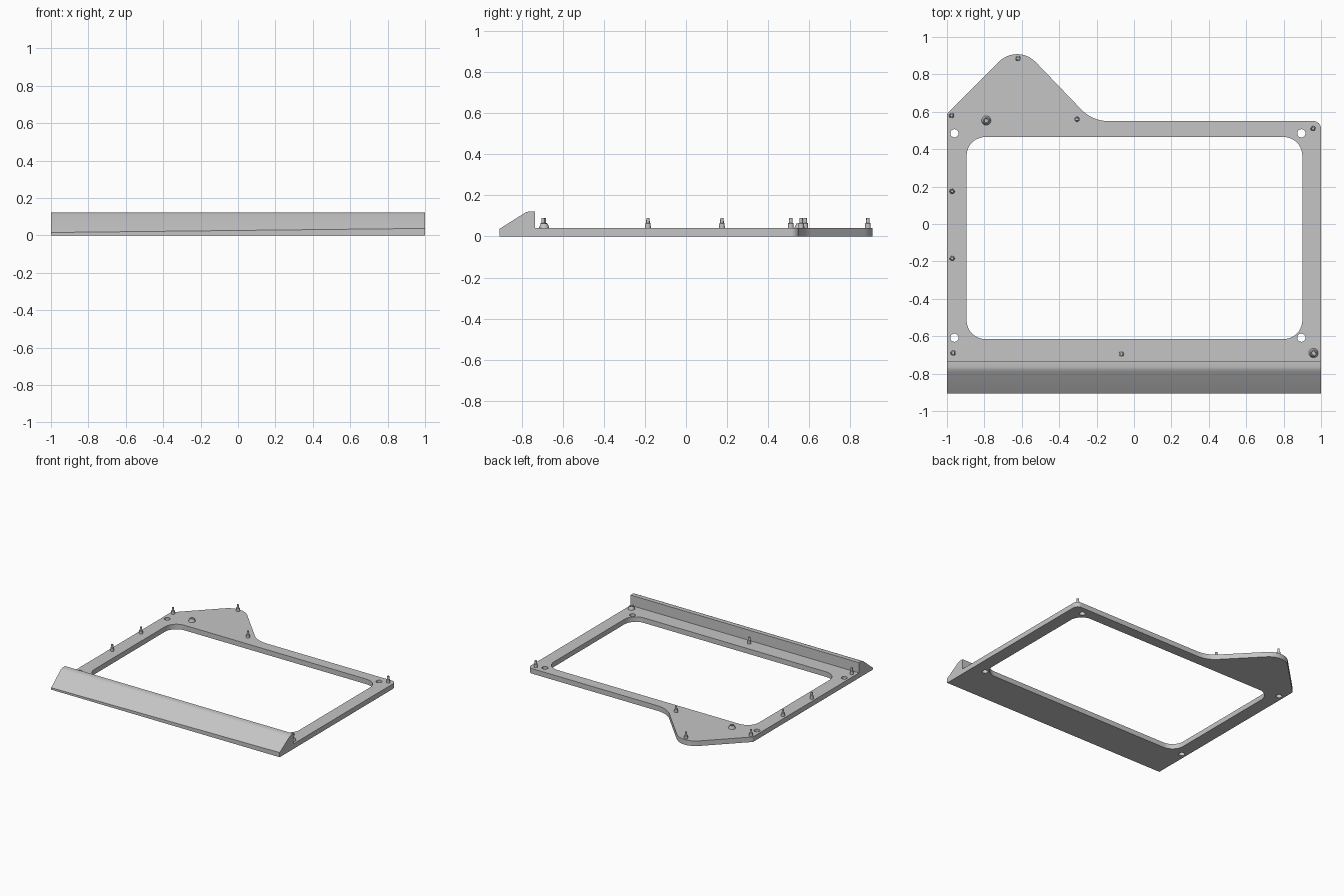
import bpy, bmesh, math
from mathutils import Vector

cube = bpy.data.objects.get("Cube")
if cube:
    bpy.data.objects.remove(cube, do_unlink=True)

grey = bpy.data.materials.new("light_grey")
grey.use_nodes = True
COLOUR = (0.56, 0.56, 0.56, 1)
grey.diffuse_color = COLOUR
grey.node_tree.nodes["Principled BSDF"].inputs["Base Color"].default_value = COLOUR

THICK = 0.04
WEDGE_BACK = -0.735


def finish(obj):
    obj.data.materials.clear()
    obj.data.materials.append(grey)
    bpy.ops.object.select_all(action="DESELECT")
    obj.select_set(True)
    bpy.context.view_layer.objects.active = obj
    bpy.ops.object.shade_smooth_by_angle(angle=math.radians(30))


def add_mesh(name, bm):
    bmesh.ops.recalc_face_normals(bm, faces=bm.faces)
    mesh = bpy.data.meshes.new(name)
    bm.to_mesh(mesh)
    bm.free()
    obj = bpy.data.objects.new(name, mesh)
    bpy.context.collection.objects.link(obj)
    finish(obj)
    return obj


def rounded(corners, steps=10):
    """Outline whose corners (x, y, radius) are replaced by arcs."""
    points = []
    for i, (x, y, r) in enumerate(corners):
        p = Vector((x, y))
        if r == 0:
            points.append(p)
            continue
        a = (Vector(corners[i - 1][:2]) - p).normalized()
        b = (Vector(corners[(i + 1) % len(corners)][:2]) - p).normalized()
        half = a.angle(b) / 2
        centre = p + (a + b).normalized() * r / math.sin(half)
        start = p + a * r / math.tan(half) - centre
        end = p + b * r / math.tan(half) - centre
        sweep = math.pi - 2 * half
        for k in range(steps + 1):
            t = k / steps
            points.append(centre + (start * math.sin((1 - t) * sweep)
                                    + end * math.sin(t * sweep)) / math.sin(sweep))
    return points


def circle(x, y, r, n=24):
    return [Vector((x + r * math.cos(math.tau * k / n), y + r * math.sin(math.tau * k / n)))
            for k in range(n)]


# Frame plate with its tab, window and four screw holes
outline = rounded([(-1, WEDGE_BACK, 0), (1, WEDGE_BACK, 0), (1, 0.55, 0.04),
                   (-0.222, 0.55, 0.2), (-0.623, 0.967, 0.137), (-1, 0.59, 0.02)])
window = rounded([(-0.895, -0.615, 0.1), (0.9, -0.615, 0.1),
                  (0.9, 0.465, 0.1), (-0.895, 0.465, 0.1)])
holes = [circle(x, y, 0.022) for x in (-0.96, 0.895) for y in (-0.608, 0.485)]

curve = bpy.data.curves.new("frame_plate", "CURVE")
curve.dimensions = "2D"
curve.fill_mode = "BOTH"
curve.extrude = THICK / 2
for loop in [outline, window] + holes:
    spline = curve.splines.new("POLY")
    spline.points.add(len(loop) - 1)
    for point, co in zip(spline.points, loop):
        point.co = (co.x, co.y, 0, 1)
    spline.use_cyclic_u = True
plate = bpy.data.objects.new("frame_plate", curve)
bpy.context.collection.objects.link(plate)
bpy.ops.object.select_all(action="DESELECT")
plate.select_set(True)
bpy.context.view_layer.objects.active = plate
bpy.ops.object.convert(target="MESH")
plate = bpy.context.view_layer.objects.active
bm = bmesh.new()
bm.from_mesh(plate.data)
bmesh.ops.remove_doubles(bm, verts=bm.verts, dist=0.0001)
bmesh.ops.translate(bm, verts=bm.verts, vec=(0, 0, THICK / 2))
bmesh.ops.recalc_face_normals(bm, faces=bm.faces)
bm.to_mesh(plate.data)
bm.free()
finish(plate)

# Sloping front rest, whose lip rises from right to left
bm = bmesh.new()
ends = []
for x, lip in ((-1, 0.015), (1, 0.037)):
    profile = [(-0.907, 0), (-0.907, lip), (-0.79, 0.111), (-0.777, 0.118),
               (-0.765, 0.121), (WEDGE_BACK, 0.121), (WEDGE_BACK, 0)]
    ends.append([bm.verts.new((x, y, z)) for y, z in profile])
for end in ends:
    bm.faces.new(end)
for i in range(len(ends[0])):
    j = (i + 1) % len(ends[0])
    bm.faces.new((ends[0][i], ends[0][j], ends[1][j], ends[1][i]))
add_mesh("front_rest", bm)


def turned(name, x, y, profile, sides=16):
    """Solid of revolution from (radius, height) pairs."""
    bm = bmesh.new()
    rings = [[bm.verts.new((c.x, c.y, z)) for c in circle(x, y, r, sides)]
             for r, z in profile]
    for low, high in zip(rings, rings[1:]):
        for i in range(sides):
            j = (i + 1) % sides
            bm.faces.new((low[i], low[j], high[j], high[i]))
    bm.faces.new(rings[0])
    bm.faces.new(rings[-1])
    add_mesh(name, bm)


# Stepped locating pins
pins = [(-0.975, 0.58), (-0.62, 0.885), (-0.305, 0.56), (0.958, 0.51),
        (-0.972, 0.175), (-0.972, -0.185), (-0.967, -0.69), (-0.067, -0.695)]
for n, (x, y) in enumerate(pins, 1):
    turned(f"pin_{n}", x, y, [(0.014, 0.035), (0.013, 0.064), (0.009, 0.066), (0.008, 0.09)])

# Low conical bosses with a dished top
for n, (x, y) in enumerate([(-0.79, 0.553), (0.96, -0.69)], 1):
    turned(f"boss_{n}", x, y, [(0.026, 0.035), (0.024, 0.045), (0.016, 0.064),
                               (0.011, 0.064), (0.010, 0.045)])
